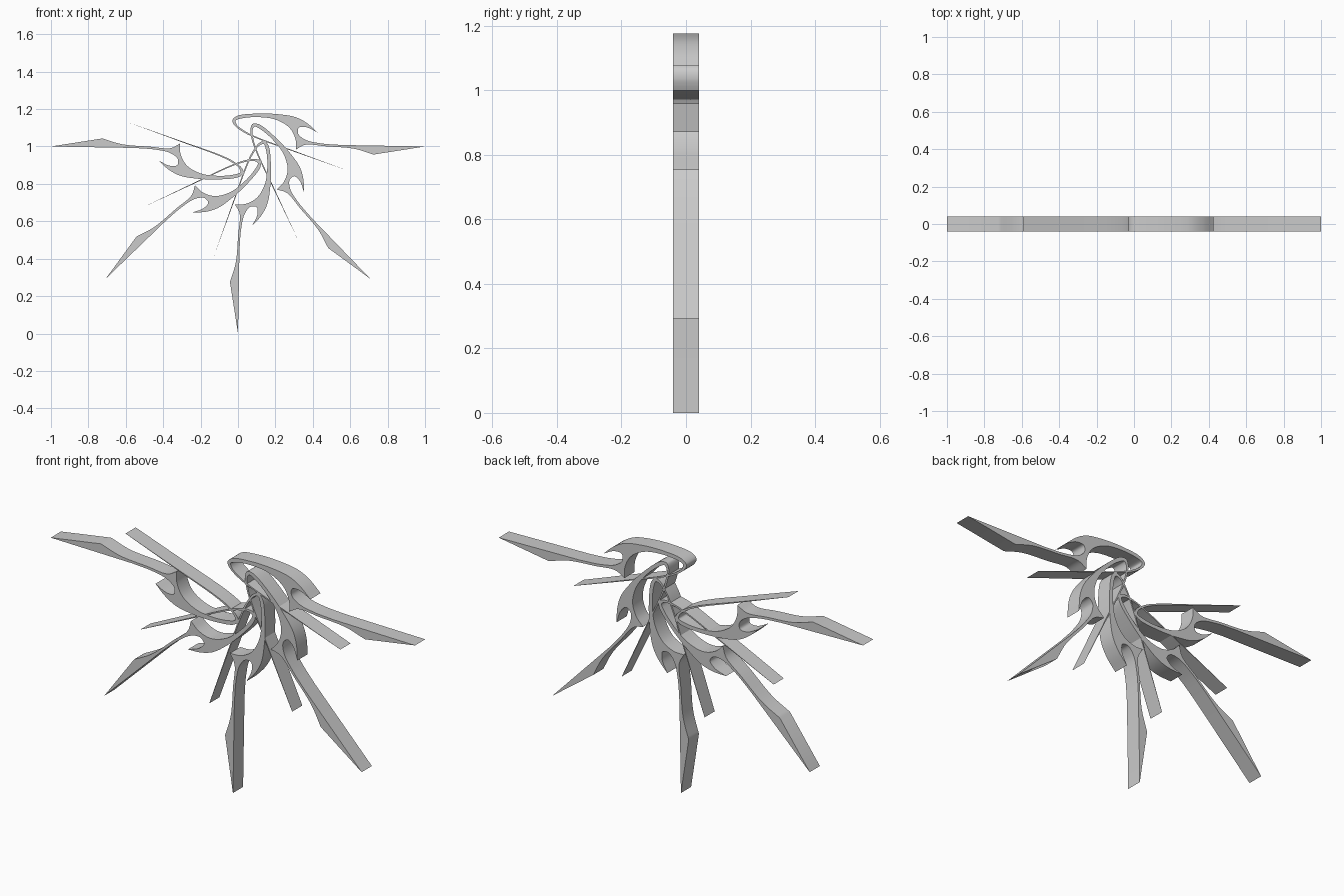
import bpy, bmesh, math
from mathutils import Vector

if "Cube" in bpy.data.objects:
    bpy.data.objects.remove(bpy.data.objects["Cube"])

HALF = 0.04      # half thickness in y
STEPS = 7        # samples per curve span

# Outline of one blade (x, z about the hub), as smooth runs that meet at sharp corners
RUNS = [
    # needle tip, round the loop, over the back to the hook tip
    [(.59, -.13), (.3, -.028), (.1, .043), (.03, .076), (-.018, .112), (-.03, .14),
     (-.005, .163), (.1, .176), (.22, .172), (.31, .156), (.37, .124), (.425, .075)],
    # inside of the hook to the blade
    [(.425, .075), (.365, .103), (.325, .1), (.322, .068), (.36, .036), (.44, .017), (.55, .008)],
    # straight upper edge to the blade tip
    [(.55, .008), (1.0, 0)],
    # tip to barb
    [(1.0, 0), (.725, -.043)],
    # lower edge of the blade to the root spur
    [(.725, -.043), (.62, -.012), (.47, .001), (.36, .009), (.31, -.016)],
    # inner edge of the body and loop, back to the needle tip
    [(.31, -.016), (.307, .04), (.275, .1), (.2, .144), (.1, .157), (.02, .15),
     (-.012, .138), (-.006, .116), (.034, .084), (.1, .051), (.3, -.023), (.59, -.13)],
]


def smooth_run(pts):
    """Catmull-Rom samples of a run, without its last point."""
    p = [Vector(q) for q in pts]
    if len(p) == 2:
        return [p[0]]
    p = [2 * p[0] - p[1]] + p + [2 * p[-1] - p[-2]]
    out = []
    for a, b, c, d in zip(p, p[1:], p[2:], p[3:]):
        # centripetal knots keep uneven spans free of overshoot
        t1 = (b - a).length ** .5
        t2 = t1 + (c - b).length ** .5
        t3 = t2 + (d - c).length ** .5
        for i in range(STEPS):
            t = t1 + (t2 - t1) * i / STEPS
            a1 = a.lerp(b, t / t1)
            a2 = b.lerp(c, (t - t1) / (t2 - t1))
            a3 = c.lerp(d, (t - t2) / (t3 - t2))
            b1 = a1.lerp(a2, t / t2)
            b2 = a2.lerp(a3, (t - t1) / (t3 - t1))
            out.append(b1.lerp(b2, (t - t1) / (t2 - t1)))
    return out


# Extruded blade mesh
outline = [q for run in RUNS for q in smooth_run(run)]
bm = bmesh.new()
face = bm.faces.new([bm.verts.new((q.x, -HALF, q.y)) for q in outline])
ext = bmesh.ops.extrude_face_region(bm, geom=[face], use_keep_orig=True)
for v in ext["geom"]:
    if isinstance(v, bmesh.types.BMVert):
        v.co.y = HALF
bmesh.ops.recalc_face_normals(bm, faces=bm.faces)
bmesh.ops.triangulate(bm, faces=[f for f in bm.faces if len(f.verts) > 4])
mesh = bpy.data.meshes.new("blade")
bm.to_mesh(mesh)
bm.free()

# Five blades fanned round the hub
for i in range(5):
    ob = bpy.data.objects.new(f"blade_{i + 1}", mesh)
    bpy.context.collection.objects.link(ob)
    ob.location.z = 1
    ob.rotation_euler.y = math.radians(45 * i)
    if i == 0:
        bpy.context.view_layer.objects.active = ob
        ob.select_set(True)
        bpy.ops.object.shade_smooth_by_angle(angle=math.radians(30))
        ob.select_set(False)
